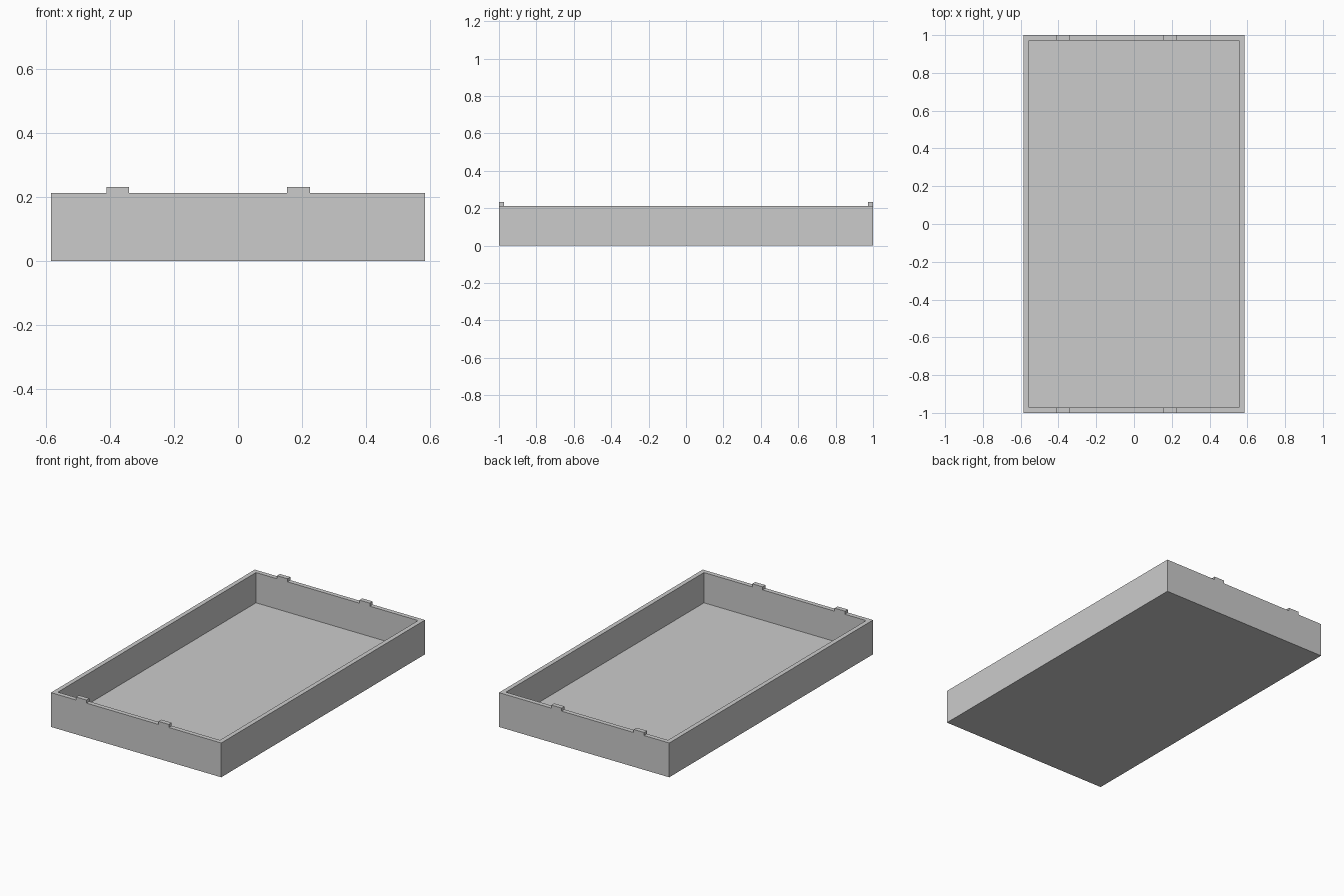
import bpy
import bmesh
from mathutils import Vector

WIDTH, LENGTH, HEIGHT = 1.17, 2.0, 0.213
WALL, FLOOR = 0.028, 0.025
TAB_HEIGHT = 0.019
TABS = [(-0.412, -0.341), (0.154, 0.225)]

default = bpy.data.objects.get("Cube")
if default:
    bpy.data.objects.remove(default, do_unlink=True)

# Single grey material
grey = bpy.data.materials.new("plain_grey")
grey.use_nodes = True
colour = (0.6, 0.6, 0.6, 1)
grey.diffuse_color = colour
grey.node_tree.nodes["Principled BSDF"].inputs["Base Color"].default_value = colour

# Outer block standing on the ground
bm = bmesh.new()
bmesh.ops.create_cube(bm, size=1)
bmesh.ops.scale(bm, vec=(WIDTH, LENGTH, HEIGHT), verts=bm.verts)
bmesh.ops.translate(bm, vec=(0, 0, HEIGHT / 2), verts=bm.verts)

# Hollow: inset the top, then push the inner face down to the floor
top = max(bm.faces, key=lambda f: f.calc_center_median().z)
bmesh.ops.inset_region(bm, faces=[top], thickness=WALL, use_even_offset=True)
well = bmesh.ops.extrude_face_region(bm, geom=[top])["geom"]
bmesh.ops.delete(bm, geom=[top], context="FACES_ONLY")
floor_verts = [g for g in well if isinstance(g, bmesh.types.BMVert)]
bmesh.ops.translate(bm, vec=(0, 0, FLOOR - HEIGHT), verts=floor_verts)

# Locating tabs: slice the end rims and raise the pieces between the cuts
for x in [edge for tab in TABS for edge in tab]:
    geom = bm.verts[:] + bm.edges[:] + bm.faces[:]
    bmesh.ops.bisect_plane(bm, geom=geom, plane_co=(x, 0, 0), plane_no=(1, 0, 0))


def is_tab_base(face):
    c = face.calc_center_bounds()
    return (c.z > HEIGHT - 0.001 and abs(c.y) > LENGTH / 2 - WALL
            and any(a < c.x < b for a, b in TABS))


bm.normal_update()
bases = [f for f in bm.faces if is_tab_base(f)]
raised = bmesh.ops.extrude_discrete_faces(bm, faces=bases)["faces"]
for face in raised:
    bmesh.ops.translate(bm, vec=Vector((0, 0, TAB_HEIGHT)), verts=face.verts[:])

# Merge flat neighbours into clean panels
bmesh.ops.dissolve_limit(bm, angle_limit=0.01, verts=bm.verts, edges=bm.edges)
bmesh.ops.recalc_face_normals(bm, faces=bm.faces)

mesh = bpy.data.meshes.new("open_tray")
bm.to_mesh(mesh)
bm.free()
mesh.materials.append(grey)
tray = bpy.data.objects.new("open_tray", mesh)
bpy.context.collection.objects.link(tray)
